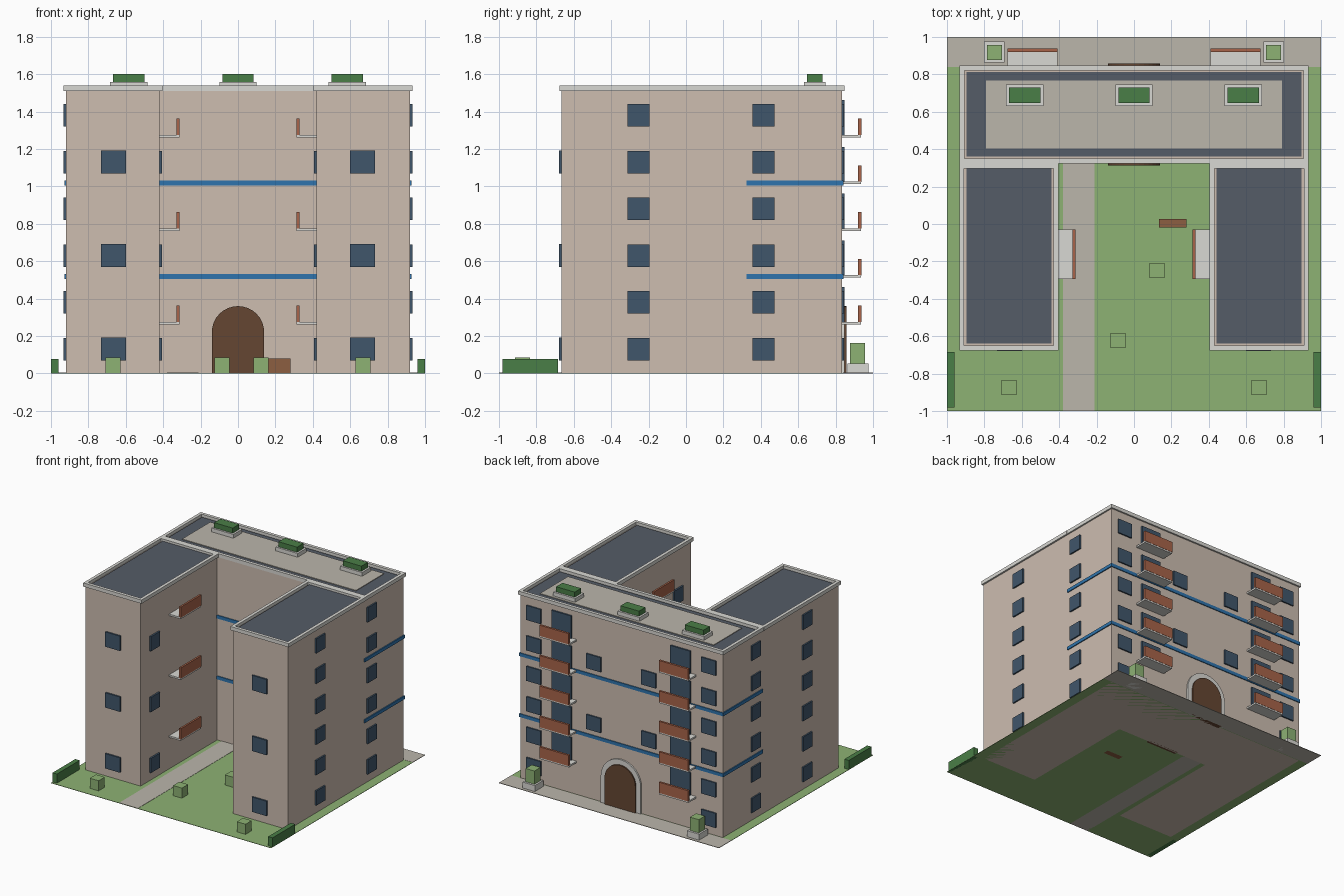
import bpy, bmesh, math

if "Cube" in bpy.data.objects:
    bpy.data.objects.remove(bpy.data.objects["Cube"])


def material(name, hex_color):
    rgb = [int(hex_color[i:i + 2], 16) / 255 for i in (0, 2, 4)]
    m = bpy.data.materials.new(name)
    m.diffuse_color = [((c + 0.055) / 1.055) ** 2.4 for c in rgb] + [1]
    m.use_nodes = True
    m.node_tree.nodes["Principled BSDF"].inputs["Base Color"].default_value = m.diffuse_color
    return m


WALL = material("plaster", "CDBDB0")
GLASS = material("window_glass", "40566B")
BLUE = material("blue_band", "2F74AD")
RED = material("brick_red", "A8644A")
CONC = material("concrete", "D9D8D3")
ROOF = material("roof_felt", "555C67")
PAVE = material("paving", "BBB6AB")
LAWN = material("lawn", "8DB274")
HEDGE = material("hedge", "4A7E47")
WOOD = material("door_brown", "654632")
BENCH = material("bench_wood", "8C5E41")


def finish(bm, name, mat):
    bmesh.ops.recalc_face_normals(bm, faces=bm.faces)
    me = bpy.data.meshes.new(name)
    bm.to_mesh(me)
    bm.free()
    me.materials.append(mat)
    ob = bpy.data.objects.new(name, me)
    bpy.context.collection.objects.link(ob)
    return ob


def boxes(name, mat, spans):
    """One object made of boxes, each (x0, x1, y0, y1, z0, z1)."""
    bm = bmesh.new()
    for x0, x1, y0, y1, z0, z1 in spans:
        for v in bmesh.ops.create_cube(bm, size=1)["verts"]:
            v.co = (x1 if v.co.x > 0 else x0,
                    y1 if v.co.y > 0 else y0,
                    z1 if v.co.z > 0 else z0)
    return finish(bm, name, mat)


def both(spans):
    """Add the left-right mirrored copies."""
    return spans + [(-b, -a, *rest) for a, b, *rest in spans]


def ring(x0, x1, y0, y1, z0, z1, w):
    """Rectangular frame of width w."""
    return [(x0, x1, y0, y0 + w, z0, z1), (x0, x1, y1 - w, y1, z0, z1),
            (x0, x0 + w, y0 + w, y1 - w, z0, z1), (x1 - w, x1, y0 + w, y1 - w, z0, z1)]


def arch(name, mat, r, spring, y0, y1, n=16):
    """Round-headed panel extruded along y."""
    pts = [(r, 0.0)]
    pts += [(r * math.cos(math.pi * i / n), spring + r * math.sin(math.pi * i / n)) for i in range(n + 1)]
    pts += [(-r, 0.0)]
    bm = bmesh.new()
    f = bm.faces.new([bm.verts.new((x, y0, z)) for x, z in pts])
    ext = bmesh.ops.extrude_face_region(bm, geom=[f])["geom"]
    for v in ext:
        if isinstance(v, bmesh.types.BMVert):
            v.co.y = y1
    return finish(bm, name, mat)


# Site
boxes("lawn", LAWN, [(-1, 1, -1, 0.84, 0, 0.003)])
boxes("back_pavement", PAVE, [(-1, 1, 0.84, 1, 0, 0.004)])
boxes("courtyard_path", PAVE, [(-0.38, -0.21, -1, 0.33, 0, 0.005)])
boxes("hedges", HEDGE, both([(0.96, 1, -0.98, -0.685, 0, 0.078)]))
boxes("shrubs", LAWN, [(x - 0.04, x + 0.04, y - 0.04, y + 0.04, 0, 0.086)
                       for x, y in [(-0.668, -0.873), (0.668, -0.873), (-0.086, -0.623), (0.122, -0.248)]])
boxes("bench", BENCH, [(0.134, 0.28, -0.02, 0.026, 0, 0.08)])
boxes("entrance_planters", CONC, both([(0.692, 0.802, 0.863, 0.975, 0, 0.053)]))
boxes("entrance_planter_shrubs", LAWN, both([(0.707, 0.787, 0.878, 0.958, 0.053, 0.162)]))

# Building masses
boxes("back_block", WALL, [(-0.92, 0.92, 0.33, 0.835, 0, 1.515)])
boxes("side_wings", WALL, both([(0.42, 0.92, -0.665, 0.33, 0, 1.515)]))

# Roofs and parapets
boxes("back_parapet", CONC, ring(-0.932, 0.932, 0.323, 0.848, 1.51, 1.54, 0.026))
boxes("wing_parapets", CONC, both(ring(0.404, 0.934, -0.676, 0.323, 1.51, 1.54, 0.026)))
boxes("roof_decks", ROOF, [(-0.895, 0.895, 0.36, 0.812, 1.51, 1.522)]
      + both([(0.44, 0.895, -0.64, 0.312, 1.51, 1.522)]))
boxes("roof_terrace", PAVE, [(-0.79, 0.79, 0.404, 0.768, 1.515, 1.527)])
boxes("roof_planters", CONC, [(x - 0.1, x + 0.1, 0.632, 0.746, 1.52, 1.558) for x in (-0.585, 0, 0.585)])
boxes("roof_planter_hedges", HEDGE, [(x - 0.084, x + 0.084, 0.647, 0.73, 1.55, 1.6) for x in (-0.585, 0, 0.585)])

# Blue string courses wrapping the back block
boxes("blue_bands", BLUE, [(-0.928, 0.928, 0.323, 0.842, z, z + 0.027) for z in (0.504, 1.004)])

# Windows
floors = [0.07 + 0.25 * i for i in range(6)]
boxes("side_windows", GLASS, both([(0.91, 0.932, y, y + 0.117, z, z + 0.12)
                                   for y in (-0.312, 0.356) for z in floors]))
boxes("front_windows", GLASS, both([(0.6, 0.733, -0.678, -0.655, z, z + 0.122) for z in floors[::2]]))
boxes("courtyard_windows", GLASS, both([(0.406, 0.43, -0.55, -0.43, z, z + 0.12) for z in floors[::2]]))
boxes("back_windows", GLASS, both([(0.73, 0.86, 0.825, 0.846, z, z + 0.12) for z in floors]
                                  + [(0.185, 0.315, 0.825, 0.846, z, z + 0.12) for z in floors[2::2]]))

# Balconies with doors
slabs = [0.262 + 0.25 * i for i in range(5)]
boxes("balcony_doors", GLASS, both([(0.45, 0.63, 0.825, 0.848, z + 0.01, z + 0.2) for z in slabs]))
boxes("back_balcony_slabs", CONC, both([(0.41, 0.677, 0.83, 0.936, z, z + 0.014) for z in slabs]))
boxes("back_balcony_rails", RED, both([(0.41, 0.677, 0.92, 0.938, z + 0.012, z + 0.1) for z in slabs]))
boxes("courtyard_balcony_slabs", CONC, both([(0.314, 0.425, -0.295, -0.03, z, z + 0.014) for z in slabs[::2]]))
boxes("courtyard_balcony_rails", RED, both([(0.312, 0.328, -0.295, -0.03, z + 0.012, z + 0.1) for z in slabs[::2]]))

# Arched gateway
arch("gate_surround", CONC, 0.182, 0.22, 0.82, 0.848)
arch("back_gate", WOOD, 0.14, 0.22, 0.82, 0.858)
arch("courtyard_gate", WOOD, 0.14, 0.22, 0.312, 0.345)
